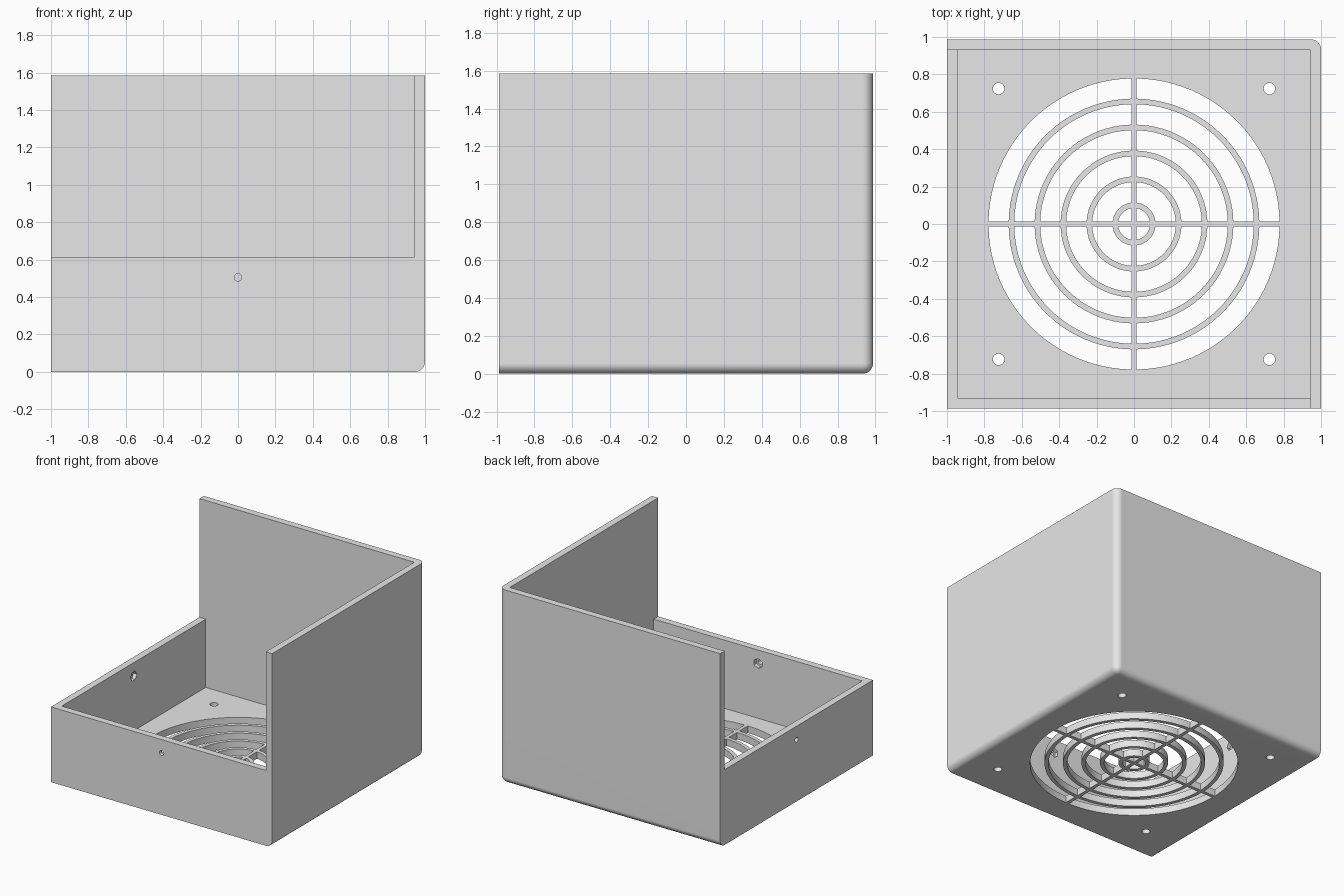
import bpy, bmesh, math
from mathutils import Matrix, Vector

if "Cube" in bpy.data.objects:
    bpy.data.objects.remove(bpy.data.objects["Cube"])

HX, HY, H = 1.0, 0.987, 1.585      # half width, half depth, full height
WALL, LOW = 0.057, 0.615           # wall thickness, height of the low walls
BAR = 0.014                        # half width of the grille cross bars


def add_box(bm, lo, hi):
    lo, hi = Vector(lo), Vector(hi)
    m = Matrix.Translation((lo + hi) / 2) @ Matrix.Diagonal((*(hi - lo), 1))
    return bmesh.ops.create_cube(bm, size=1, matrix=m)


def add_rod(bm, center, r, length, sides, rot=Matrix()):
    bmesh.ops.create_cone(bm, cap_ends=True, segments=sides, radius1=r, radius2=r,
                          depth=length, matrix=Matrix.Translation(center) @ rot)


def add_slot(bm, r0, r1, quarter):
    """Quarter-ring prism, held clear of the cross bars."""
    def arc(r, n=24):
        a = math.asin(BAR / r)
        return [(r * math.cos(t), r * math.sin(t)) for t in
                (a + (math.pi / 2 - 2 * a) * i / n for i in range(n + 1))]
    inner = arc(r0) if r0 else [(BAR, BAR)]
    rot = Matrix.Rotation(quarter * math.pi / 2, 4, 'Z')
    face = bm.faces.new([bm.verts.new(rot @ Vector((x, y, -0.1)))
                         for x, y in arc(r1) + inner[::-1]])
    new = bmesh.ops.extrude_face_region(bm, geom=[face])['geom']
    bmesh.ops.translate(bm, vec=(0, 0, 0.3),
                        verts=[v for v in new if isinstance(v, bmesh.types.BMVert)])


def make_object(name, bm):
    bmesh.ops.recalc_face_normals(bm, faces=bm.faces)
    mesh = bpy.data.meshes.new(name)
    bm.to_mesh(mesh)
    bm.free()
    ob = bpy.data.objects.new(name, mesh)
    bpy.context.collection.objects.link(ob)
    return ob


def cut(target, name, bm):
    tool = make_object(name, bm)
    tool.hide_render = True
    mod = target.modifiers.new(name, 'BOOLEAN')
    mod.operation, mod.solver, mod.object = 'DIFFERENCE', 'EXACT', tool
    bpy.context.view_layer.objects.active = target
    bpy.ops.object.modifier_apply(modifier=name)
    bpy.data.objects.remove(tool)


# Outer block, rounded along the three edges of the back right bottom corner
bm = bmesh.new()
add_box(bm, (-HX, -HY, 0), (HX, HY, H))
corner = min(bm.verts, key=lambda v: (v.co - Vector((HX, HY, 0))).length)
bmesh.ops.bevel(bm, geom=list(corner.link_edges), offset=0.054, segments=8,
                profile=0.5, affect='EDGES')
housing = make_object("fan_housing", bm)

# Open the front left above the low walls
bm = bmesh.new()
add_box(bm, (-1.2, -1.2, LOW), (HX - WALL, HY - WALL, 2))
cut(housing, "upper_opening", bm)

# Hollow inside
bm = bmesh.new()
add_box(bm, (WALL - HX, WALL - HY, WALL), (HX - WALL, HY - WALL, 0.9))
cut(housing, "cavity", bm)

# Grille slots and four floor screw holes
bm = bmesh.new()
ring_mids = [0.1 + 0.1388 * i for i in range(5)]
inner_radii = [0] + [r + 0.015 for r in ring_mids]
outer_radii = [r - 0.015 for r in ring_mids] + [0.778]
for r0, r1 in zip(inner_radii, outer_radii):
    for quarter in range(4):
        add_slot(bm, r0, r1, quarter)
for sx in (-1, 1):
    for sy in (-1, 1):
        add_rod(bm, (sx * 0.724, sy * 0.724, 0), 0.031, 0.3, 24)
cut(housing, "floor_openings", bm)

# Small holes through the low walls, then wider pockets on their inner sides
along_x = Matrix.Rotation(math.pi / 2, 4, 'Y')
along_y = Matrix.Rotation(math.pi / 2, 4, 'X')
for name, radius, length, inset, sides in (("wall_holes", 0.02, 0.3, 0, 20),
                                           ("nut_pockets", 0.04, 0.06, WALL, 6)):
    bm = bmesh.new()
    add_rod(bm, (inset - HX, 0, 0.505), radius, length, sides, along_x)
    add_rod(bm, (0, inset - HY, 0.505), radius, length, sides, along_y)
    cut(housing, name, bm)

# Plain grey finish with smooth roundings and flat walls
grey = bpy.data.materials.new("light_grey")
grey.diffuse_color = (0.8, 0.8, 0.8, 1)
grey.use_nodes = True
grey.node_tree.nodes["Principled BSDF"].inputs["Base Color"].default_value = grey.diffuse_color
housing.data.materials.clear()
housing.data.materials.append(grey)
for p in housing.data.polygons:
    p.material_index = 0
bpy.ops.object.select_all(action='DESELECT')
housing.select_set(True)
bpy.context.view_layer.objects.active = housing
bpy.ops.object.shade_smooth_by_angle(angle=math.radians(30))
weighted = housing.modifiers.new("flat_walls", 'WEIGHTED_NORMAL')
weighted.keep_sharp = True
